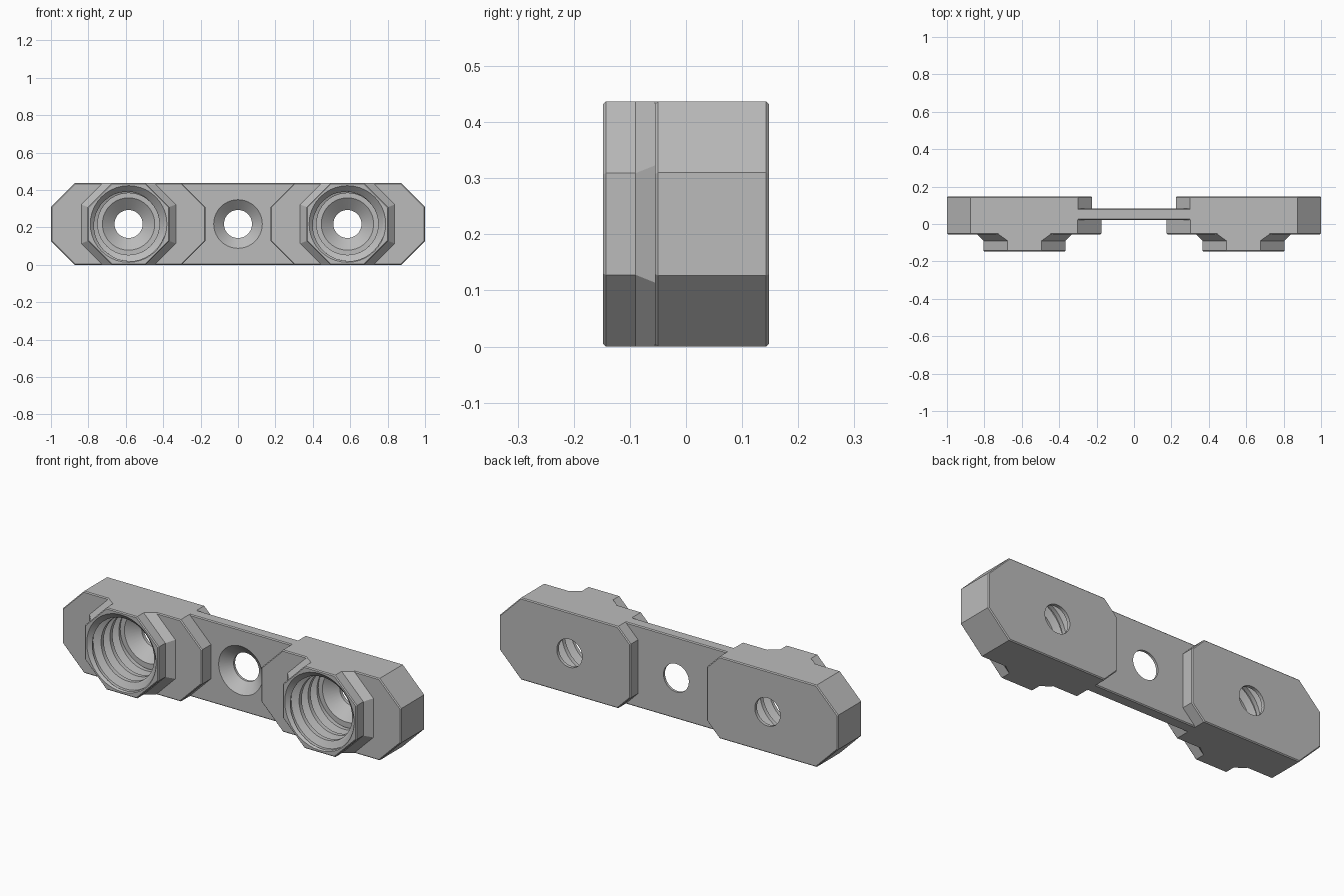
import bpy, bmesh, math

if "Cube" in bpy.data.objects:
    bpy.data.objects.remove(bpy.data.objects["Cube"], do_unlink=True)

H = 0.2185          # half height, also the level of the centre line
CX = 0.585          # socket centre
EDGE = 0.005        # fine edge bevel
PITCH, N = 0.075, 40

grey = bpy.data.materials.new("grey plastic")
grey.use_nodes = True
grey.diffuse_color = (0.5, 0.5, 0.5, 1)
grey.node_tree.nodes["Principled BSDF"].inputs["Base Color"].default_value = (0.5, 0.5, 0.5, 1)


def outline(y, x0, x1, c0, c1, e=0.0):
    """Rectangle with cut corners at depth y, shrunk by e."""
    x0, x1, h = x0 + e, x1 - e, H - e
    c0, c1 = max(c0 - 0.586 * e, 0), max(c1 - 0.586 * e, 0)
    pts = [(x0 + c0, -h), (x1 - c1, -h), (x1, -h + c1), (x1, h - c1),
           (x1 - c1, h), (x0 + c0, h), (x0, h - c0), (x0, -h + c0)]
    return [(x, y, z + H) for x, z in pts]


def circle(cx, y, r, n=N):
    return [(cx + r * math.cos(math.tau * i / n), y, H + r * math.sin(math.tau * i / n))
            for i in range(n)]


def loft(name, rings):
    """Closed solid through matching rings of points."""
    bm = bmesh.new()
    rows = [[bm.verts.new(p) for p in ring] for ring in rings]
    n = len(rows[0])
    for a, b in zip(rows, rows[1:]):
        for i in range(n):
            j = (i + 1) % n
            if n == N:      # split along the thread direction
                bm.faces.new((a[i], a[j], b[i]))
                bm.faces.new((a[j], b[j], b[i]))
            else:
                bm.faces.new((a[i], a[j], b[j], b[i]))
    bm.faces.new(rows[0])
    bm.faces.new(rows[-1])
    bmesh.ops.remove_doubles(bm, verts=bm.verts, dist=1e-5)
    bmesh.ops.recalc_face_normals(bm, faces=bm.faces)
    mesh = bpy.data.meshes.new(name)
    bm.to_mesh(mesh)
    bm.free()
    mesh.materials.append(grey)
    ob = bpy.data.objects.new(name, mesh)
    bpy.context.collection.objects.link(ob)
    return ob


def combine(ob, other, operation):
    bpy.context.view_layer.objects.active = ob
    mod = ob.modifiers.new(operation, "BOOLEAN")
    mod.operation, mod.object, mod.solver = operation, other, "EXACT"
    bpy.ops.object.modifier_apply(modifier=mod.name)
    bpy.data.objects.remove(other, do_unlink=True)


def smooth(ob):
    bpy.ops.object.select_all(action="DESELECT")
    ob.select_set(True)
    bpy.context.view_layer.objects.active = ob
    bpy.ops.object.shade_smooth_by_angle(angle=math.radians(20))


def thread_radius(y, phase):
    """Trapezoid thread with a lead-in chamfer at the mouth."""
    p = phase % 1.0
    rise = min(max((abs(p - 0.5) - 0.15) / 0.22, 0), 1)
    return max(0.165 + 0.035 * rise, 0.205 - (y + 0.148))


def socket_cutter(cx):
    rings = [circle(cx, -0.2, 0.205), circle(cx, -0.148, 0.205)]
    for k in range(1, 3 * N + 1):
        y = -0.148 + PITCH * k / N
        ring = []
        for i in range(N):
            r, a = thread_radius(y, (k + i) / N), math.tau * i / N
            ring.append((cx + r * math.cos(a), y, H + r * math.sin(a)))
        rings.append(ring)
    # countersink and screw hole behind the thread
    rings += [circle(cx, y, r) for y, r in ((0.077, 0.14), (0.13, 0.075), (0.2, 0.075))]
    return loft("socket_cutter", rings)


def end_block(name, side):
    def plan(y, inner, c_in, e=0.0):
        if side > 0:
            return outline(y, inner, 1, c_in, 0.127, e)
        return outline(y, -1, -inner, 0.127, c_in, e)

    def octagon(y, r, c, e=0.0):
        return outline(y, side * CX - r, side * CX + r, c, c, e)

    # stepped block: wide front half, shorter back half
    block = loft(name, [plan(-0.055, 0.175, 0.127, EDGE), plan(-0.05, 0.175, 0.127),
                        plan(0.022, 0.175, 0.127), plan(0.022, 0.225, 0.075),
                        plan(0.143, 0.225, 0.075), plan(0.148, 0.225, 0.075, EDGE)])
    # octagonal collar with flared foot
    collar = loft("collar", [octagon(-0.148, H, 0.128, EDGE), octagon(-0.143, H, 0.128),
                             octagon(-0.09, H, 0.128), octagon(-0.055, 0.253, 0.114),
                             octagon(-0.04, 0.253, 0.114)])
    combine(block, collar, "UNION")
    combine(block, socket_cutter(side * CX), "DIFFERENCE")
    smooth(block)


end_block("left_end_block", 1)
end_block("right_end_block", -1)

# thin bridge with a countersunk screw hole
bridge = loft("bridge_plate", [outline(y, -0.3, 0.3, 0, 0, e) for y, e in
                               ((0.022, EDGE), (0.027, 0), (0.078, 0), (0.083, EDGE))])
hole = loft("hole_cutter", [circle(0, y, r) for y, r in
                            ((0.0, 0.13), (0.022, 0.13), (0.07, 0.075), (0.1, 0.075))])
combine(bridge, hole, "DIFFERENCE")
smooth(bridge)
